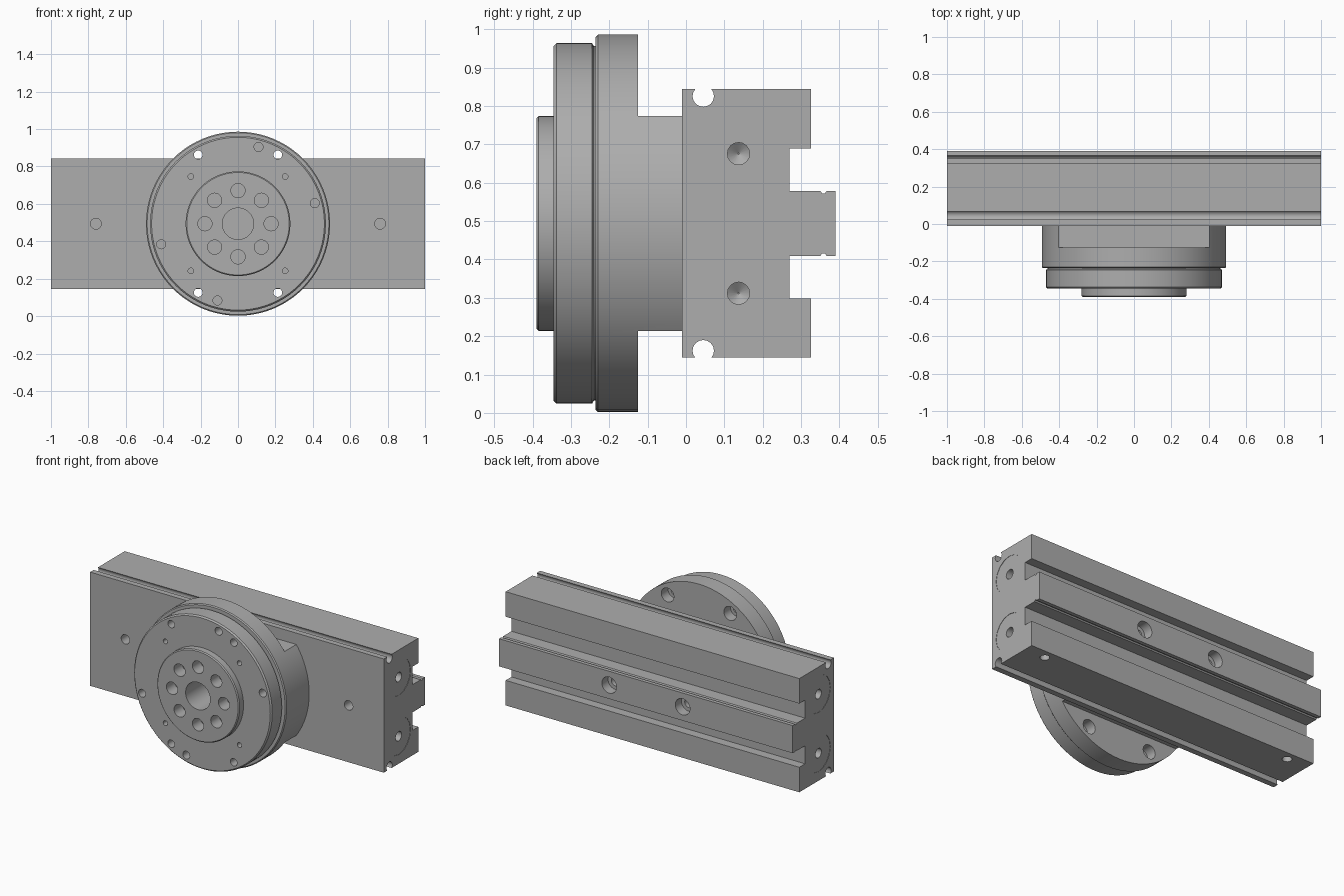
import bpy, bmesh, math
from mathutils import Vector

cube = bpy.data.objects.get("Cube")
if cube:
    bpy.data.objects.remove(cube, do_unlink=True)

MID = 0.494  # height of the main axis

steel = bpy.data.materials.new("satin grey metal")
steel.use_nodes = True
GREY = (0.42, 0.42, 0.42, 1)
steel.diffuse_color = GREY
steel.node_tree.nodes["Principled BSDF"].inputs["Base Color"].default_value = GREY


def finish(name, bm):
    bmesh.ops.recalc_face_normals(bm, faces=bm.faces)
    mesh = bpy.data.meshes.new(name)
    bm.to_mesh(mesh)
    bm.free()
    mesh.materials.append(steel)
    obj = bpy.data.objects.new(name, mesh)
    bpy.context.collection.objects.link(obj)
    return obj


def turn(bm, origin, axis, profile, sides=24):
    """Add a closed turned solid; profile is (distance along axis, radius)."""
    origin, axis = Vector(origin), Vector(axis)
    u = axis.orthogonal().normalized()
    v = axis.cross(u)
    rings = []
    for d, r in profile:
        ring = []
        for i in range(sides):
            a = math.tau * i / sides
            ring.append(bm.verts.new(origin + axis * d + (u * math.cos(a) + v * math.sin(a)) * r))
        rings.append(ring)
    for lo, hi in zip(rings, rings[1:]):
        for i in range(sides):
            j = (i + 1) % sides
            bm.faces.new((lo[i], lo[j], hi[j], hi[i]))
    bm.faces.new(rings[0])
    bm.faces.new(rings[-1])


def box(bm, lo, hi):
    verts = bmesh.ops.create_cube(bm, size=1)["verts"]
    for vert in verts:
        vert.co = [(a + b) / 2 + c * (b - a) for a, b, c in zip(lo, hi, vert.co)]


def carve(obj, bm):
    """Subtract the cutter geometry and discard the cutter."""
    cutter = finish("cutter", bm)
    cutter.hide_render = True
    mod = obj.modifiers.new("cut", "BOOLEAN")
    mod.operation, mod.solver, mod.object = "DIFFERENCE", "EXACT", cutter
    bpy.context.view_layer.update()
    graph = bpy.context.evaluated_depsgraph_get()
    mesh = bpy.data.meshes.new_from_object(obj.evaluated_get(graph))
    obj.modifiers.clear()
    obj.data = mesh
    bpy.data.objects.remove(cutter, do_unlink=True)


def smooth(obj):
    bpy.ops.object.select_all(action="DESELECT")
    obj.select_set(True)
    bpy.context.view_layer.objects.active = obj
    bpy.ops.object.shade_smooth_by_angle(angle=math.radians(28))


# Rail body: half cross-section (depth, height from axis), mirrored
half = [(0.39, 0.085), (0.367, 0.085), (0.362, 0.078), (0.355, 0.078), (0.35, 0.085),
        (0.27, 0.085), (0.27, 0.196), (0.326, 0.196), (0.326, 0.35)]
for i in range(13):
    a = math.radians(42 - i * 22)
    half.append((0.045 + 0.028 * math.cos(a), 0.332 + 0.028 * math.sin(a)))
half = [(y, min(h, 0.35)) for y, h in half] + [(-0.01, 0.35)]
section = half + [(y, -h) for y, h in reversed(half)]
bm = bmesh.new()
ends = [[bm.verts.new((x, y, MID + h)) for y, h in section] for x in (-1, 1)]
for i in range(len(section)):
    j = (i + 1) % len(section)
    bm.faces.new((ends[0][i], ends[0][j], ends[1][j], ends[1][i]))
for end in ends:
    bm.faces.new(end)
rail = finish("rail_body", bm)

cut = bmesh.new()
for s in (-1, 1):
    # End recesses with conical bores
    for h in (-0.182, 0.182):
        turn(cut, (s * 1.01, 0.137, MID + h), (-s, 0, 0),
             [(0, 0.113), (0.012, 0.113), (0.012, 0.029), (0.08, 0.029), (0.1, 0.002)], 16)
    # Front, rear and underside bores
    turn(cut, (s * 0.76, -0.03, MID), (0, 1, 0), [(0, 0.029), (0.12, 0.029)])
    turn(cut, (s * 0.25, 0.41, MID), (0, -1, 0),
         [(0, 0.05), (0.08, 0.05), (0.08, 0.028), (0.16, 0.028)])
    turn(cut, (s * 0.86, 0.27, MID - 0.37), (0, 0, 1), [(0, 0.027), (0.08, 0.027)])
carve(rail, cut)
smooth(rail)

# Round flange with stepped face and raised hub
bm = bmesh.new()
turn(bm, (0, 0, MID), (0, 1, 0),
     [(-0.39, 0.274), (-0.384, 0.28), (-0.346, 0.28), (-0.346, 0.462), (-0.338, 0.47),
      (-0.245, 0.47), (-0.24, 0.462), (-0.236, 0.462), (-0.236, 0.486), (-0.23, 0.492),
      (-0.01, 0.492)], 80)
flange = finish("round_flange", bm)

cut = bmesh.new()
for s in (-1, 1):
    # Flats behind the flange
    z0, z1 = sorted((MID + s * 0.28, MID + s * 0.6))
    box(cut, (-0.6, -0.125, z0), (0.6, 0.05, z1))
    # Rear threaded bore between the mounting holes
    turn(cut, (0, -0.11, MID + s * 0.37), (0, -1, 0), [(0, 0.02), (0.08, 0.02)])
carve(flange, cut)

cut = bmesh.new()
for sx in (-1, 1):
    for sz in (-1, 1):
        # Counterbored mounting holes
        turn(cut, (sx * 0.213, -0.36, MID + sz * 0.368), (0, 1, 0),
             [(0, 0.023), (0.17, 0.023), (0.17, 0.043), (0.25, 0.043)])
        # Small dowel holes
        turn(cut, (sx * 0.252, -0.36, MID + sz * 0.252), (0, 1, 0), [(0, 0.015), (0.07, 0.015)])
# Blind holes around the face
for k in range(4):
    a = math.radians((15, 75, 195, 255)[k])
    turn(cut, (0.425 * math.cos(a), -0.36, MID + 0.425 * math.sin(a)), (0, 1, 0),
         [(0, 0.024), (0.09, 0.024)])
# Hub bolt circle and central bore
for k in range(8):
    a = math.tau * k / 8
    turn(cut, (0.177 * math.cos(a), -0.4, MID + 0.177 * math.sin(a)), (0, 1, 0),
         [(0, 0.038), (0.09, 0.038)])
turn(cut, (0, -0.4, MID), (0, 1, 0), [(0, 0.084), (0.2, 0.084)], 32)
carve(flange, cut)
smooth(flange)
